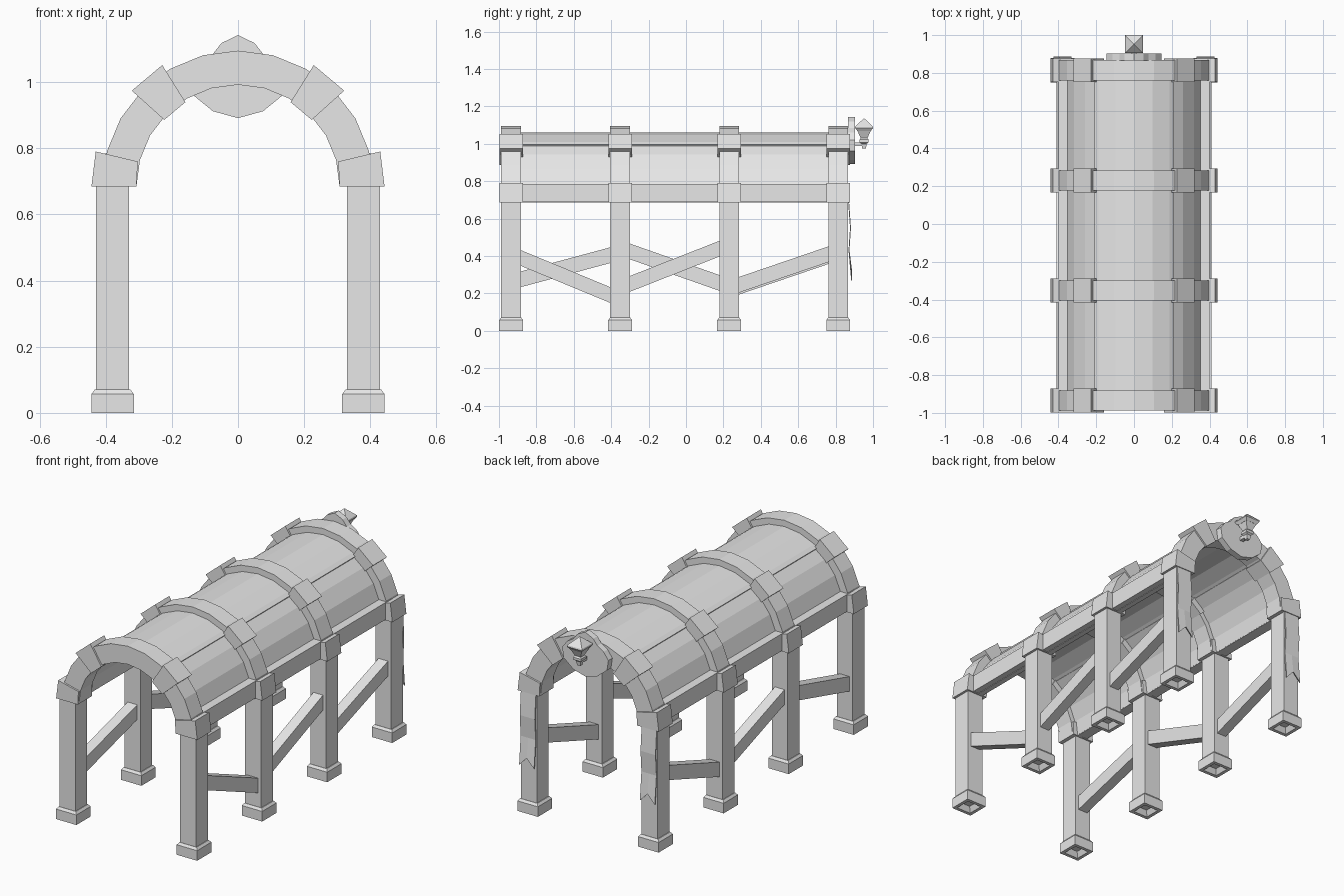
import bpy, bmesh
from math import cos, sin, radians

cube = bpy.data.objects.get("Cube")
if cube:
    bpy.data.objects.remove(cube)

stone = bpy.data.materials.new("pale_grey")
stone.use_nodes = True
GREY = (0.8, 0.8, 0.8, 1)
stone.diffuse_color = GREY
stone.node_tree.nodes["Principled BSDF"].inputs["Base Color"].default_value = GREY

SPRING = 0.685                      # height of the arch centre
LEG_X = 0.379
FRAMES = [-0.935 + 0.583 * i for i in range(4)]
SIDES = (("left", 1), ("right", -1))


def loft(name, sections):
    """Skin a row of equal-sized point loops and cap both ends."""
    bm = bmesh.new()
    rings = [[bm.verts.new(p) for p in s] for s in sections]
    n = len(rings[0])
    for a, b in zip(rings, rings[1:]):
        for i in range(n):
            j = (i + 1) % n
            bm.faces.new((a[i], a[j], b[j], b[i]))
    bm.faces.new(rings[0][::-1])
    bm.faces.new(rings[-1])
    bmesh.ops.recalc_face_normals(bm, faces=bm.faces)
    mesh = bpy.data.meshes.new(name)
    bm.to_mesh(mesh)
    bm.free()
    mesh.materials.append(stone)
    obj = bpy.data.objects.new(name, mesh)
    bpy.context.collection.objects.link(obj)
    return obj


def square(x, y, z, hx, hy=None):
    hy = hx if hy is None else hy
    return [(x - hx, y - hy, z), (x + hx, y - hy, z),
            (x + hx, y + hy, z), (x - hx, y + hy, z)]


def arc(name, r0, r1, angles, y0, y1):
    """Curved slab following the arch between two radii."""
    secs = []
    for a in angles:
        c, s = cos(radians(a)), sin(radians(a))
        secs.append([(r * c, y, SPRING + r * s)
                     for r, y in ((r0, y0), (r1, y0), (r1, y1), (r0, y1))])
    return loft(name, secs)


def brace(name, x, y0, z0, y1, z1):
    h, w = 0.042, 0.03
    loft(name, [[(x - w, y, z - h), (x + w, y, z - h), (x + w, y, z + h), (x - w, y, z + h)]
                for y, z in ((y0, z0), (y1, z1))])


# Arched frames: ribs, keystones, capitals, legs and hollow feet
for i, y in enumerate(FRAMES):
    arc(f"rib_{i}", 0.307, 0.41, range(0, 181, 15), y - 0.053, y + 0.053)
    for side, s in SIDES:
        tag = f"{side}_{i}"
        x = s * LEG_X
        span = (42, 58) if s > 0 else (122, 138)
        arc(f"arch_block_{tag}", 0.3, 0.432, span, y - 0.063, y + 0.063)
        cap = ((0.307, SPRING), (0.443, SPRING), (0.43, 0.79), (0.303, 0.76))
        loft(f"capital_{tag}", [[(s * px, y + d, pz) for px, pz in cap] for d in (-0.063, 0.063)])
        loft(f"leg_{tag}", [square(x, y, z, 0.05, 0.053) for z in (0.05, 0.7)])
        foot = ((0.03, 0.03), (0.045, 0), (0.064, 0), (0.064, 0.057), (0.054, 0.07))
        loft(f"foot_{tag}", [square(x, y, z, h) for h, z in foot])

# Roof shell, side panels and eaves beams, one set per bay
for i, (ya, yb) in enumerate(zip(FRAMES, FRAMES[1:])):
    arc(f"roof_panel_{i}", 0.34, 0.375, (56, 60, 75, 90, 105, 120, 124), ya, yb)
    for side, s in SIDES:
        angles = (0, 15, 30, 45, 57)
        if s < 0:
            angles = [180 - a for a in angles]
        arc(f"side_panel_{side}_{i}", 0.335, 0.366, angles, ya, yb)
        loft(f"eaves_beam_{side}_{i}",
             [square(s * 0.367, (ya + yb) / 2, z, 0.033, (yb - ya) / 2) for z in (0.688, 0.785)])

# Slanted braces: heights at the two ends of every bay
for side, x, bays in (("left", LEG_X, ((0.39, 0.19), (0.25, 0.44), (0.245, 0.41))),
                      ("right", -LEG_X, ((0.275, 0.405), (0.425, 0.255), (0.235, 0.4)))):
    for i, (za, zb) in enumerate(bays):
        brace(f"brace_{side}_{i}", x, FRAMES[i] + 0.05, za, FRAMES[i + 1] - 0.05, zb)

# Swallow-tailed banners on the two back legs
back = FRAMES[-1] + 0.054
for side, s in SIDES:
    x = s * LEG_X
    rows = ((0.69, 0.69, 0.004), (0.55, 0.55, 0.014), (0.43, 0.43, 0.006), (0.27, 0.32, 0.02))
    strips = []
    for edge, notch, d in rows:
        front = [(x + u, back + d, z) for u, z in ((-0.047, edge), (0, notch), (0.047, edge))]
        strips.append(front + [(px, py - 0.005, pz) for px, py, pz in reversed(front)])
    loft(f"banner_{side}", strips)

# Crest plate over the back arch
half = [(0.076, 0.912), (0.136, 0.961), (0.145, 1.02), (0.115, 1.06),
        (0.076, 1.085), (0.05, 1.118)]
outline = [(0, 0.891)] + half + [(0, 1.142)] + [(-x, z) for x, z in reversed(half)]
loft("crest_plate", [[(x, y, z) for x, z in outline] for y in (0.866, 0.903)])

# Hanging lantern and its bracket
LY = 0.952
loft("lantern_arm", [square(0, 0.925, z, 0.012, 0.035) for z in (0.988, 1.008)])
tiers = ((0.01, 0.975), (0.014, 1.0), (0.024, 1.008), (0.024, 1.022), (0.018, 1.03), (0.036, 1.07))
loft("lantern_body", [square(0, LY, z, h) for h, z in tiers])
roof = ((0.036, 1.068), (0.048, 1.085), (0.046, 1.093), (0.018, 1.12), (0.002, 1.135))
loft("lantern_roof", [square(0, LY, z, h) for h, z in roof])
